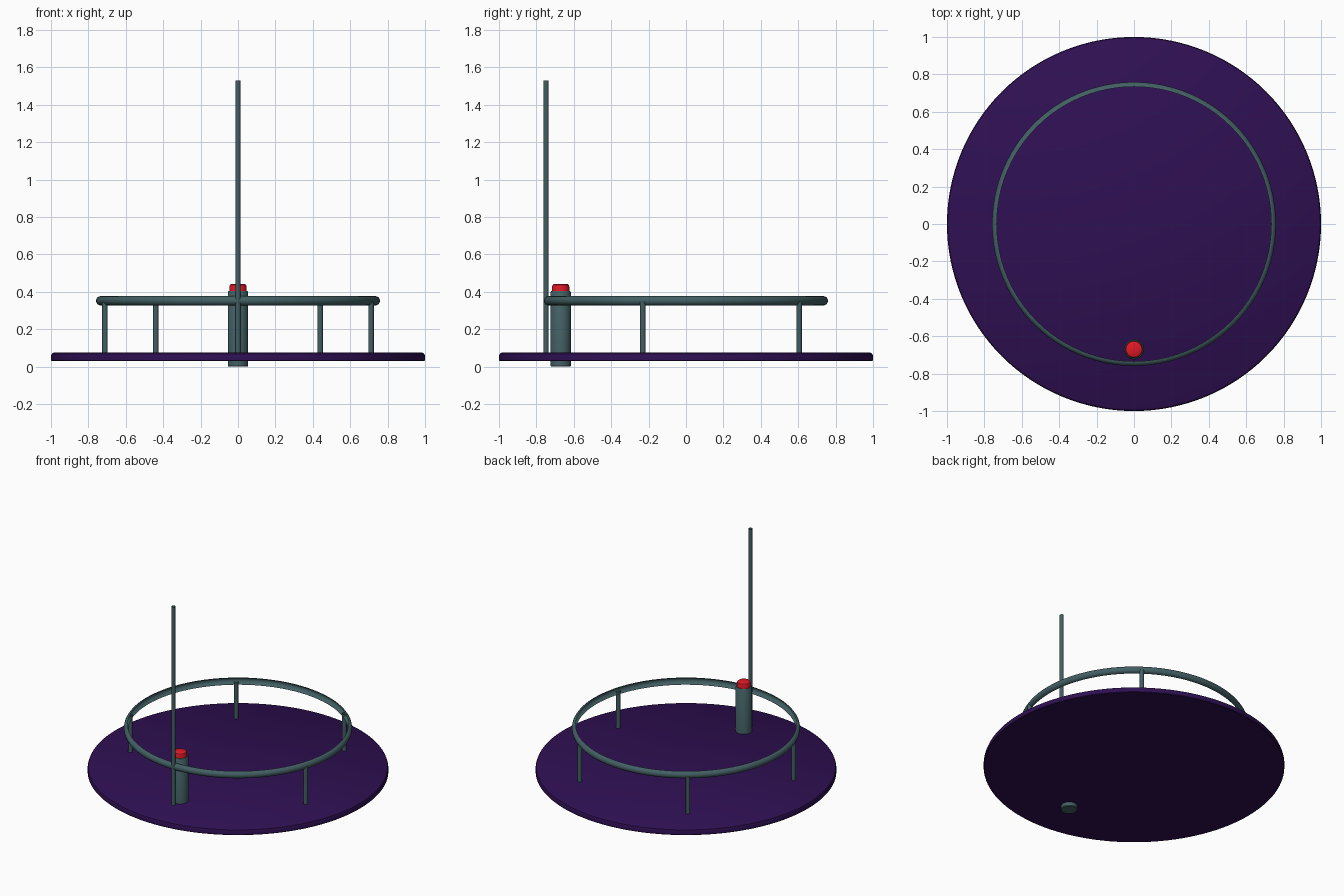
import bpy, math

if "Cube" in bpy.data.objects:
    bpy.data.objects.remove(bpy.data.objects["Cube"])

def material(name, rgb):
    m = bpy.data.materials.new(name)
    m.diffuse_color = (*rgb, 1)
    m.use_nodes = True
    m.node_tree.nodes["Principled BSDF"].inputs["Base Color"].default_value = m.diffuse_color
    return m

teal = material("teal_metal", (0.055, 0.115, 0.125))
purple = material("purple_mat", (0.028, 0.005, 0.085))
red = material("red_plastic", (0.75, 0.01, 0.02))

def lathe(name, profile, mat, sides, center=(0, 0), angle=35):
    """Revolve (radius, z) points around a vertical axis; r = 0 closes with a cap."""
    verts, rings, faces = [], [], []
    for r, z in profile:
        if r == 0:
            verts.append((0, 0, z))
            rings.append([len(verts) - 1] * sides)
        else:
            start = len(verts)
            for i in range(sides):
                a = 2 * math.pi * i / sides
                verts.append((r * math.cos(a), r * math.sin(a), z))
            rings.append(list(range(start, start + sides)))
    for lo, hi in zip(rings, rings[1:]):
        for i in range(sides):
            j = (i + 1) % sides
            f = list(dict.fromkeys((lo[i], lo[j], hi[j], hi[i])))
            faces.append(f)
    me = bpy.data.meshes.new(name)
    me.from_pydata(verts, [], faces)
    me.materials.append(mat)
    ob = bpy.data.objects.new(name, me)
    ob.location = (*center, 0)
    bpy.context.collection.objects.link(ob)
    bpy.ops.object.select_all(action='DESELECT')
    ob.select_set(True)
    bpy.context.view_layer.objects.active = ob
    bpy.ops.object.shade_smooth_by_angle(angle=math.radians(angle))
    return ob

# Round base disc with softened rim
lathe("base_disc", [(0, 0.03), (0.996, 0.03), (1, 0.034), (1, 0.058),
                    (0.996, 0.068), (0.985, 0.075), (0, 0.075)], purple, 128)

# Rail: half-round channel, open towards the middle
rail = [(0.734 + 0.025 * math.cos(t), 0.352 + 0.025 * math.sin(t))
        for t in (math.radians(-90 + 22.5 * k) for k in range(9))]
lathe("hand_rail", rail, teal, 96)

# Five evenly spaced uprights; the front one continues as the tall pole
for i in range(5):
    a = math.radians(-90 + 72 * i)
    spot = (0.748 * math.cos(a), 0.748 * math.sin(a))
    if i == 0:
        lathe("tall_pole", [(0.0135, 0.06), (0.0135, 1.53)], teal, 12, spot)
    else:
        lathe(f"rail_post_{i}", [(0.015, 0.06), (0.015, 0.345)], teal, 12, spot)

# Button column passing through the disc, with red button on top
column = (0, -0.67)
lathe("button_column", [(0, 0), (0.051, 0), (0.054, 0.004), (0.054, 0.398),
                        (0.05, 0.404), (0, 0.404)], teal, 32, column)
lathe("red_button", [(0.046, 0.40), (0.046, 0.428), (0.043, 0.437),
                     (0.036, 0.442), (0, 0.443)], red, 32, column)
